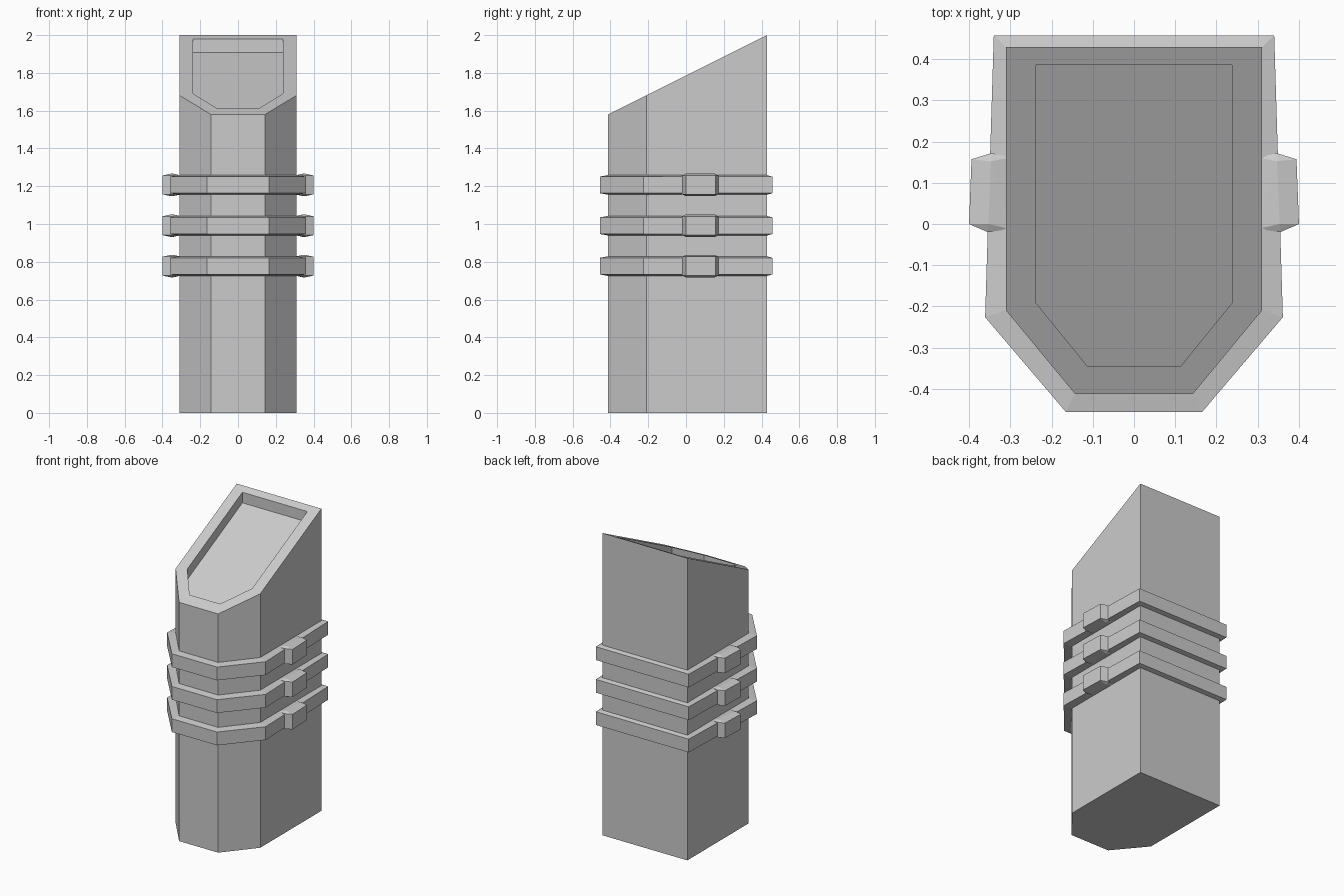
import bpy, bmesh

if "Cube" in bpy.data.objects:
    bpy.data.objects.remove(bpy.data.objects["Cube"])


def outline(back_w, back_y, side_w, side_y, front_w, front_y):
    """Symmetric six-sided plan outline, counter-clockwise."""
    return [(back_w, back_y), (-back_w, back_y), (-side_w, side_y),
            (-front_w, front_y), (front_w, front_y), (side_w, side_y)]


def finish(bm, name):
    bmesh.ops.recalc_face_normals(bm, faces=bm.faces[:])
    mesh = bpy.data.meshes.new(name)
    bm.to_mesh(mesh)
    bm.free()
    ob = bpy.data.objects.new(name, mesh)
    bpy.context.collection.objects.link(ob)
    return ob


def loft(name, loops, closed=False):
    """Bridge equal-length loops; cap the ends, or close into a ring."""
    bm = bmesh.new()
    rows = [[bm.verts.new(p) for p in loop] for loop in loops]
    pairs = list(zip(rows, rows[1:]))
    if closed:
        pairs.append((rows[-1], rows[0]))
    else:
        bm.faces.new(rows[0])
        bm.faces.new(rows[-1])
    for a, b in pairs:
        n = len(a)
        for i in range(n):
            j = (i + 1) % n
            bm.faces.new((a[i], a[j], b[j], b[i]))
    return finish(bm, name)


def slope(y):
    return 1.58 + (y + 0.412) * 0.42 / 0.841


# Pillar with slanted top and sunken panel
body = outline(0.31, 0.429, 0.31, -0.21, 0.143, -0.412)
panel = outline(0.238, 0.386, 0.238, -0.191, 0.112, -0.346)
loft("pillar", [
    [(x, y, 0) for x, y in body],
    [(x, y, slope(y)) for x, y in body],
    [(x, y, slope(y)) for x, y in panel],
    [(x, y, slope(y) - 0.07) for x, y in panel]])

# Bands with side clasps
outer = outline(0.34, 0.457, 0.361, -0.226, 0.165, -0.456)
inner = outline(0.305, 0.424, 0.305, -0.207, 0.14, -0.407)
for k, z in enumerate((0.777, 0.991, 1.207)):
    loft(f"band_{k + 1}", [
        [(x, y, z - 0.053) for x, y in inner],
        [(x, y, z - 0.044) for x, y in outer],
        [(x, y, z + 0.044) for x, y in outer],
        [(x, y, z + 0.053) for x, y in inner]], closed=True)
    for side, s in (("left", -1), ("right", 1)):
        bm = bmesh.new()
        for h in (-1, 1):
            for x, y, dz in ((0.30, -0.012, 0.05), (0.30, 0.161, 0.05),
                             (0.354, -0.02, 0.05), (0.345, 0.172, 0.05),
                             (0.353, 0.0, 0.06), (0.347, 0.152, 0.06),
                             (0.40, 0.0, 0.05), (0.394, 0.157, 0.05)):
                bm.verts.new((s * x, y, z + h * dz))
        bmesh.ops.convex_hull(bm, input=bm.verts[:])
        finish(bm, f"clasp_{side}_{k + 1}")
